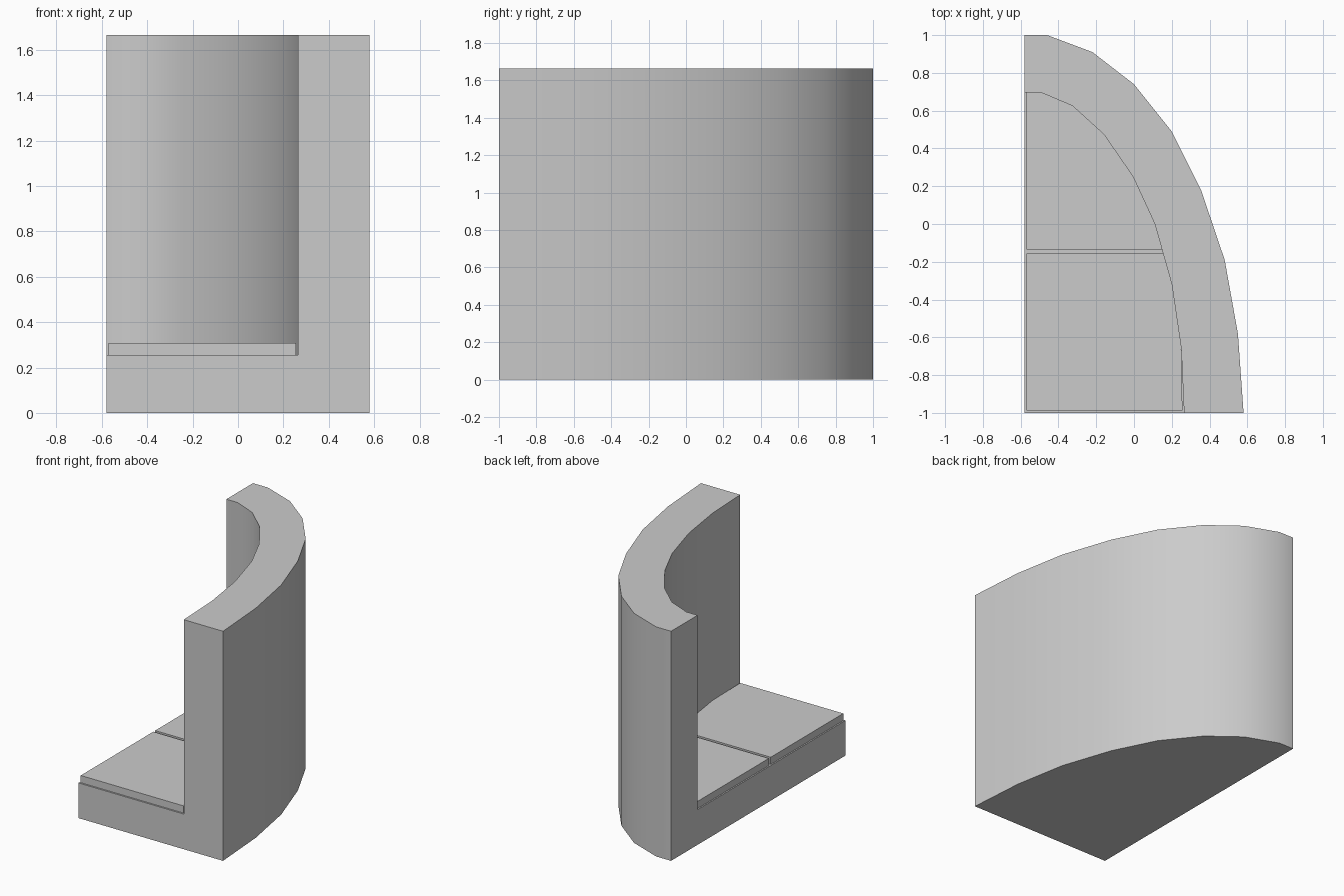
import bpy, bmesh, math

if "Cube" in bpy.data.objects:
    bpy.data.objects.remove(bpy.data.objects["Cube"], do_unlink=True)

# Single flat grey
grey = bpy.data.materials.new("light grey")
grey.use_nodes = True
COLOUR = (0.6, 0.6, 0.6, 1)
grey.diffuse_color = COLOUR
grey.node_tree.nodes["Principled BSDF"].inputs["Base Color"].default_value = COLOUR

LEFT, FRONT = -0.58, -1.0
FLOOR, PAD_TOP, TOP = 0.255, 0.307, 1.665

# Plan curves, from the back left end round to the front
OUTER = [(LEFT, 1), (-0.46, 1), (-0.22, 0.91), (0, 0.74), (0.2, 0.49),
         (0.355, 0.18), (0.48, -0.19), (0.55, -0.58), (0.58, FRONT)]
INNER = [(-0.49, 0.695), (-0.325, 0.625), (-0.16, 0.475), (-0.005, 0.25),
         (0.11, 0), (0.2, -0.32), (0.25, -0.66), (0.265, FRONT)]


def prism(name, outline, z0, z1):
    """Extrude a plan outline from z0 to z1."""
    bm = bmesh.new()
    base = bm.faces.new([bm.verts.new((x, y, z0)) for x, y in outline])
    cap = bmesh.ops.extrude_face_region(bm, geom=[base])
    verts = [v for v in cap["geom"] if isinstance(v, bmesh.types.BMVert)]
    bmesh.ops.translate(bm, verts=verts, vec=(0, 0, z1 - z0))
    bmesh.ops.recalc_face_normals(bm, faces=bm.faces)
    mesh = bpy.data.meshes.new(name)
    bm.to_mesh(mesh)
    bm.free()
    mesh.materials.append(grey)
    obj = bpy.data.objects.new(name, mesh)
    bpy.context.collection.objects.link(obj)
    return obj


def activate(obj):
    bpy.ops.object.select_all(action="DESELECT")
    obj.select_set(True)
    bpy.context.view_layer.objects.active = obj


def smooth(obj):
    activate(obj)
    bpy.ops.object.shade_smooth_by_angle(angle=math.radians(30))


# Curved wall and plinth in one solid, hollowed above the floor
shell = prism("curved_shell", OUTER + [(LEFT, FRONT)], 0, TOP)
hollow = [(LEFT - 0.2, 0.695)] + INNER + [(0.265, FRONT - 0.2), (LEFT - 0.2, FRONT - 0.2)]
cutter = prism("hollow_cutter", hollow, FLOOR, TOP + 0.2)
cutter.hide_render = True
cut = shell.modifiers.new("hollow", "BOOLEAN")
cut.operation, cut.solver, cut.object = "DIFFERENCE", "EXACT", cutter
activate(shell)
bpy.ops.object.modifier_apply(modifier=cut.name)
bpy.data.objects.remove(cutter, do_unlink=True)
smooth(shell)


def curve_x(y):
    """Inner wall x at a given y."""
    for (xa, ya), (xb, yb) in zip(INNER, INNER[1:]):
        if yb <= y <= ya:
            return xa + (xb - xa) * (ya - y) / (ya - yb)


# Two thin floor pads with a narrow gap between them
def pad(name, back, front):
    edge = [p for p in INNER if front < p[1] < back]
    start = [] if back > 0.6 else [(curve_x(back), back)]
    end = (curve_x(front) - 0.008 * (front < -0.9), front)
    side = LEFT + 0.01
    obj = prism(name, [(side, back)] + start + edge + [end, (side, front)], FLOOR, PAD_TOP)
    smooth(obj)


pad("back_floor_pad", 0.6951, -0.135)
pad("front_floor_pad", -0.157, -0.988)
